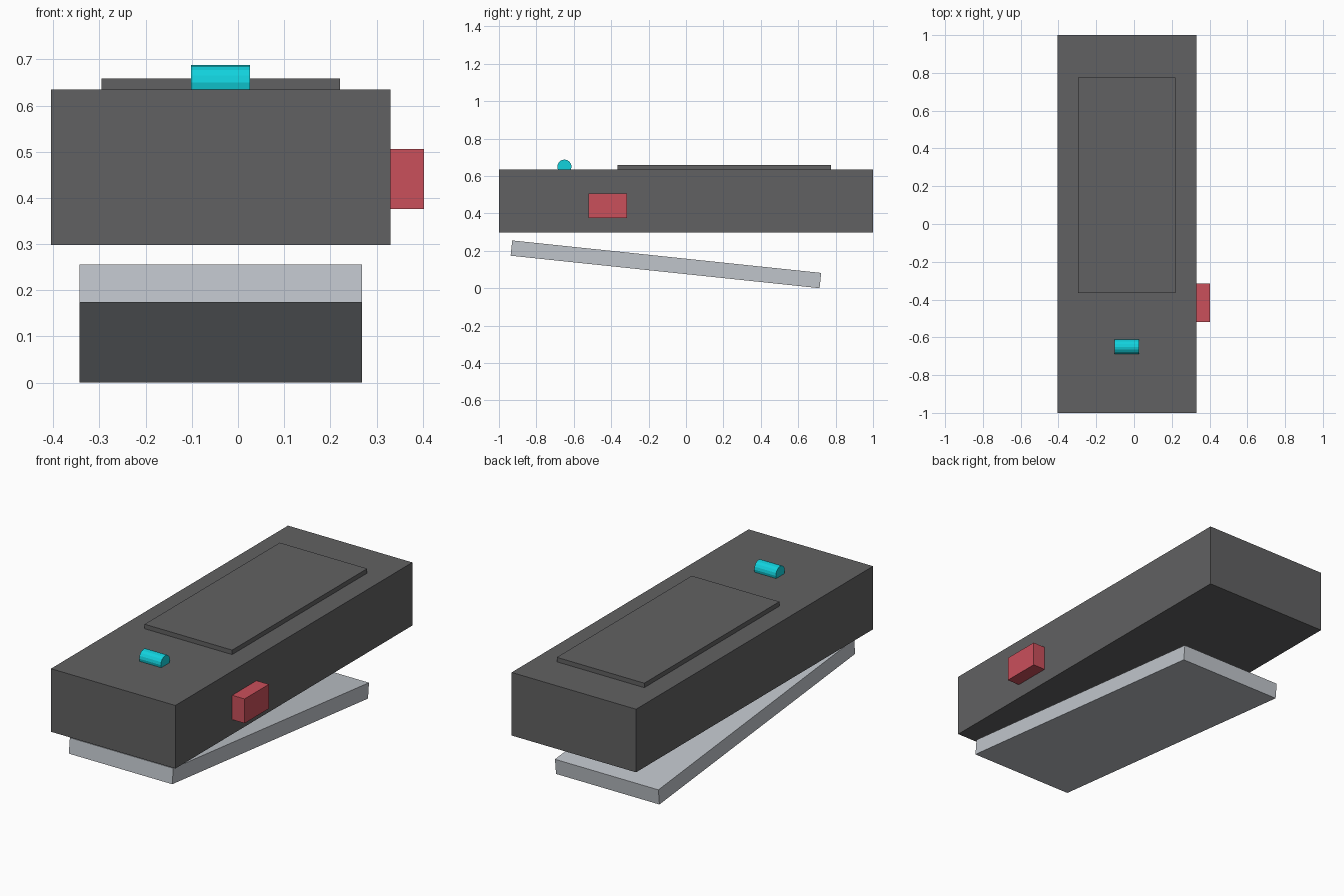
import bpy
from math import radians

cube = bpy.data.objects.get("Cube")
if cube:
    bpy.data.objects.remove(cube, do_unlink=True)


def material(name, rgb):
    mat = bpy.data.materials.new(name)
    mat.use_nodes = True
    mat.diffuse_color = (*rgb, 1)
    mat.node_tree.nodes["Principled BSDF"].inputs["Base Color"].default_value = (*rgb, 1)
    return mat


def finish(obj, name, mat):
    obj.name = name
    obj.data.materials.append(mat)
    return obj


def box(name, x, y, z, mat, tilt=0):
    """Box spanning the given (low, high) ranges, optionally tilted about x."""
    spans = (x, y, z)
    centre = [(low + high) / 2 for low, high in spans]
    bpy.ops.mesh.primitive_cube_add(size=1, location=centre)
    obj = bpy.context.object
    obj.scale = [high - low for low, high in spans]
    bpy.ops.object.transform_apply(location=False, rotation=False, scale=True)
    obj.rotation_euler.x = radians(tilt)
    return finish(obj, name, mat)


dark_grey = material("dark grey", (0.12, 0.12, 0.122))
light_grey = material("light grey", (0.53, 0.56, 0.60))
red = material("red", (0.59, 0.08, 0.105))
cyan = material("cyan", (0.006, 0.64, 0.72))

# Main housing with a raised panel on top
box("housing", (-0.405, 0.33), (-1, 1), (0.298, 0.635), dark_grey)
box("top_panel", (-0.296, 0.221), (-0.365, 0.775), (0.635, 0.659), dark_grey)

# Side button
box("side_button", (0.33, 0.403), (-0.52, -0.315), (0.376, 0.506), red)

# Tilted plate hanging below, lower at the back
box("lower_plate", (-0.343, 0.268), (-0.938, 0.723), (0.087, 0.169), light_grey, tilt=-6)

# Roller set into the top face
bpy.ops.mesh.primitive_cylinder_add(vertices=16, radius=0.038, depth=0.128,
                                    location=(-0.038, -0.65, 0.65),
                                    rotation=(0, radians(90), 0))
finish(bpy.context.object, "top_roller", cyan)
